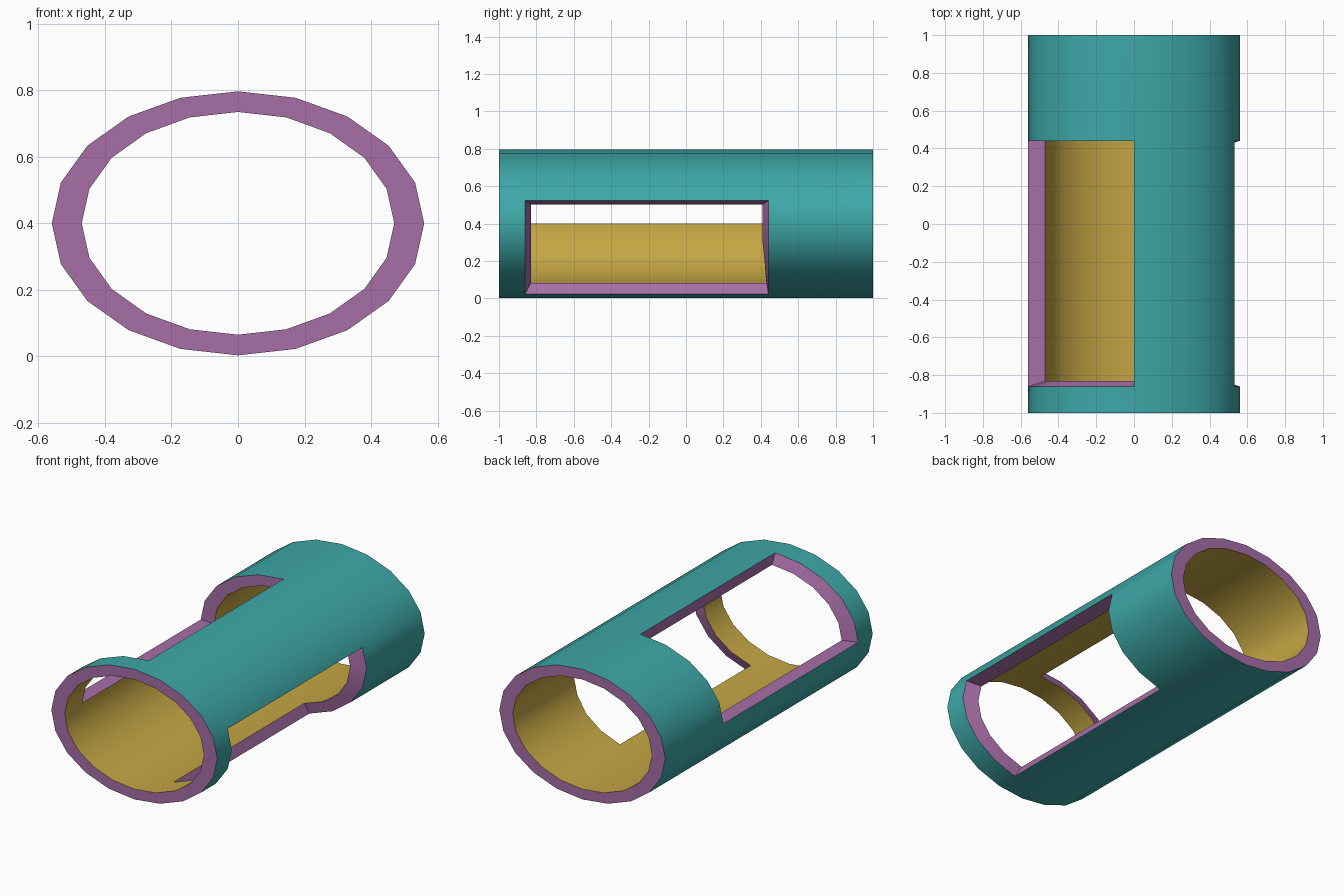
import bpy, bmesh
from math import cos, sin, tau

if "Cube" in bpy.data.objects:
    bpy.data.objects.remove(bpy.data.objects["Cube"])

SIDES = 20
OUTER, INNER = (0.56, 0.397), (0.47, 0.335)
ROWS = [-1.0, -0.86, 0.44, 1.0]
# Segments left open in the middle row: upper left and lower right quarters
OPEN = set(range(5, 10)) | set(range(16, 20)) | {0}
# Inner back edge of the lower right opening leans forward
LEAN = {1: 0.41, 0: 0.41, 19: 0.41, 18: 0.42, 17: 0.425, 16: 0.43}


def material(name, rgb):
    mat = bpy.data.materials.new(name)
    mat.diffuse_color = (*rgb, 1)
    mat.use_nodes = True
    mat.node_tree.nodes["Principled BSDF"].inputs["Base Color"].default_value = mat.diffuse_color
    return mat


bm = bmesh.new()


def ring(radii, y_of):
    rows = []
    for j in range(4):
        rows.append([bm.verts.new((radii[0] * cos(tau * i / SIDES), y_of(i, j),
                                   0.4 + radii[1] * sin(tau * i / SIDES)))
                     for i in range(SIDES)])
    return rows


def inner_y(i, j):
    if j == 1:
        return -0.83
    return LEAN.get(i, 0.44) if j == 2 else ROWS[j]


outer = ring(OUTER, lambda i, j: ROWS[j])
inner = ring(INNER, inner_y)


def solid(i, j):
    return 0 <= j < 3 and not (j == 1 and i % SIDES in OPEN)


def face(verts, slot):
    bm.faces.new(verts).material_index = slot


# Outer skin, inner skin, and a rim wherever a cell has no neighbour
for j in range(3):
    for i in range(SIDES):
        if not solid(i, j):
            continue
        n = (i + 1) % SIDES
        for skin, slot in ((outer, 0), (inner, 1)):
            face([skin[j][i], skin[j][n], skin[j + 1][n], skin[j + 1][i]], slot)
        edges = [((j, i), (j, n), solid(i, j - 1)),
                 ((j + 1, i), (j + 1, n), solid(i, j + 1)),
                 ((j, i), (j + 1, i), solid(i - 1, j)),
                 ((j, n), (j + 1, n), solid(i + 1, j))]
        for (a, b), (c, d), joined in edges:
            if not joined:
                face([outer[a][b], outer[c][d], inner[c][d], inner[a][b]], 2)

bmesh.ops.recalc_face_normals(bm, faces=bm.faces)
mesh = bpy.data.meshes.new("cutaway_tube")
bm.to_mesh(mesh)
bm.free()
mesh.materials.append(material("teal_outside", (0.048, 0.39, 0.39)))
mesh.materials.append(material("gold_inside", (0.56, 0.386, 0.058)))
mesh.materials.append(material("purple_rim", (0.39, 0.156, 0.39)))

tube = bpy.data.objects.new("cutaway_tube", mesh)
bpy.context.collection.objects.link(tube)
bpy.context.view_layer.objects.active = tube
tube.select_set(True)
bpy.ops.object.shade_smooth_by_angle(angle=0.52)
